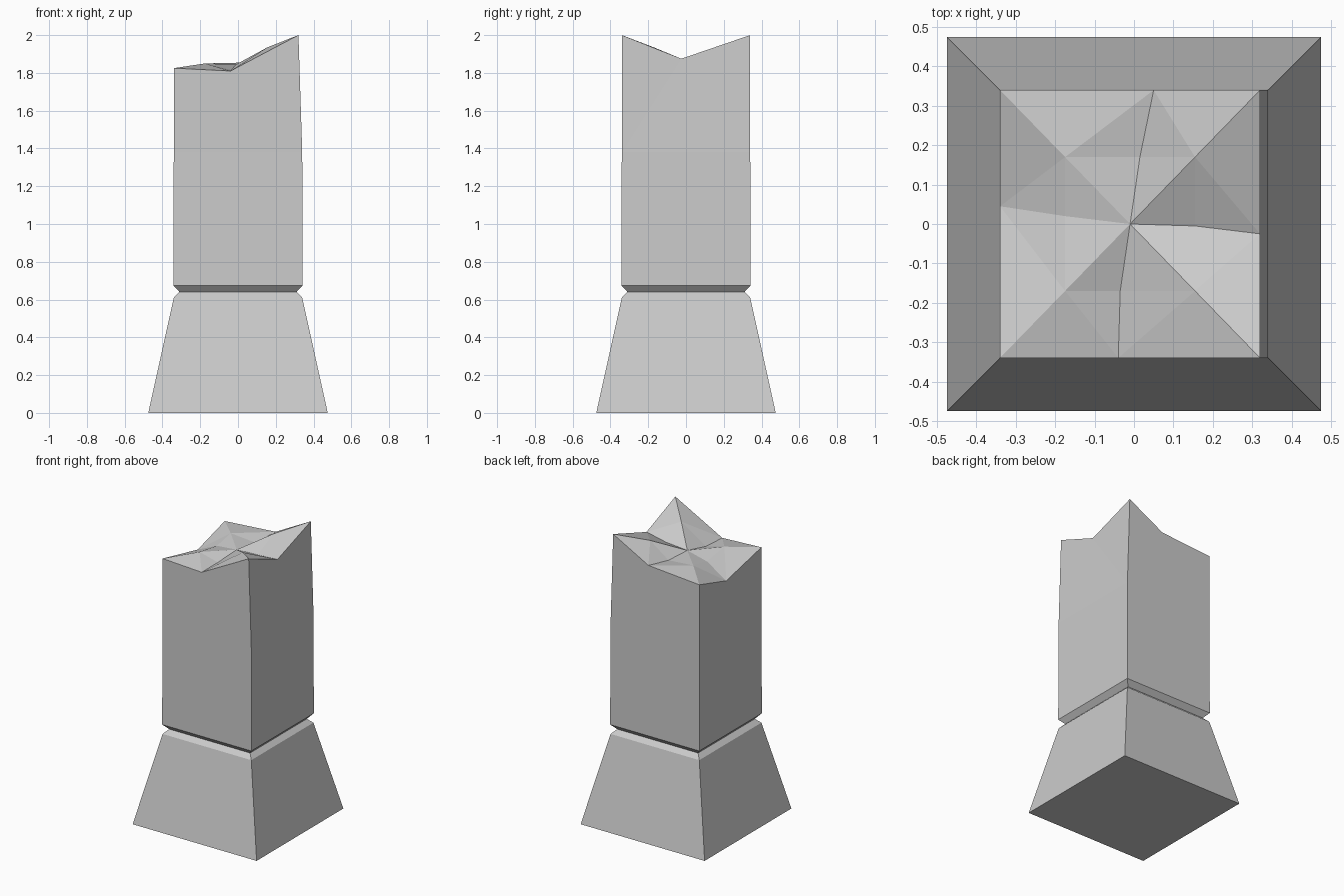
import bpy, bmesh

cube = bpy.data.objects.get("Cube")
if cube:
    bpy.data.objects.remove(cube)

stone = bpy.data.materials.new("grey stone")
stone.use_nodes = True
GREY = (0.6, 0.6, 0.6, 1)
stone.diffuse_color = GREY
stone.node_tree.nodes["Principled BSDF"].inputs["Base Color"].default_value = GREY


def square(bm, half, z):
    """Ring of four vertices, starting front left and running front, right, back."""
    return [bm.verts.new((half * sx, half * sy, z))
            for sx, sy in ((-1, -1), (1, -1), (1, 1), (-1, 1))]


def bridge(bm, low, high):
    n = len(low)
    for i in range(n):
        j = (i + 1) % n
        bm.faces.new((low[i], low[j], high[j], high[i]))


def finish(bm, name):
    bmesh.ops.recalc_face_normals(bm, faces=bm.faces[:])
    mesh = bpy.data.meshes.new(name)
    bm.to_mesh(mesh)
    bm.free()
    mesh.materials.append(stone)
    bpy.context.collection.objects.link(bpy.data.objects.new(name, mesh))


# Tapered plinth with a chamfered upper edge
bm = bmesh.new()
rings = [square(bm, h, z) for h, z in ((0.475, 0), (0.34, 0.61), (0.31, 0.64))]
for low, high in zip(rings, rings[1:]):
    bridge(bm, low, high)
bm.faces.new(rings[0])
bm.faces.new(rings[-1])
finish(bm, "plinth")

# Square shaft with a chamfered lower edge
bm = bmesh.new()
rings = [square(bm, h, z) for h, z in ((0.31, 0.64), (0.342, 0.675), (0.34, 1.38))]
for low, high in zip(rings, rings[1:]):
    bridge(bm, low, high)
bm.faces.new(rings[0])

# Broken top: rim and inner ring alternate corner, edge point, corner...
rim = [bm.verts.new(p) for p in (
    (-0.34, -0.34, 1.825), (-0.04, -0.34, 1.81), (0.32, -0.34, 2.0), (0.32, -0.025, 1.875),
    (0.32, 0.34, 2.0), (0.05, 0.34, 1.855), (-0.34, 0.34, 1.825), (-0.34, 0.045, 1.74))]
inner = [bm.verts.new(p) for p in (
    (-0.175, -0.17, 1.85), (-0.035, -0.17, 1.815), (0.155, -0.17, 1.935), (0.155, -0.005, 1.855),
    (0.155, 0.17, 1.935), (0.015, 0.17, 1.835), (-0.175, 0.17, 1.85), (-0.175, 0.02, 1.82))]
centre = bm.verts.new((-0.01, 0, 1.845))

# Shaft walls up to the ragged rim
for i, (a, b) in enumerate(zip(rings[-1], rings[-1][1:] + rings[-1][:1])):
    left, mid, right = (rim[(2 * i + k) % 8] for k in range(3))
    for tri in ((a, b, mid), (a, mid, left), (b, right, mid)):
        bm.faces.new(tri)

# Facets of the break, fanned from each edge point
for m in range(1, 8, 2):
    for c in (m - 1, (m + 1) % 8):
        bm.faces.new((rim[m], rim[c], inner[c]))
        bm.faces.new((rim[m], inner[c], inner[m]))
        bm.faces.new((inner[m], inner[c], centre))
finish(bm, "broken_shaft")
